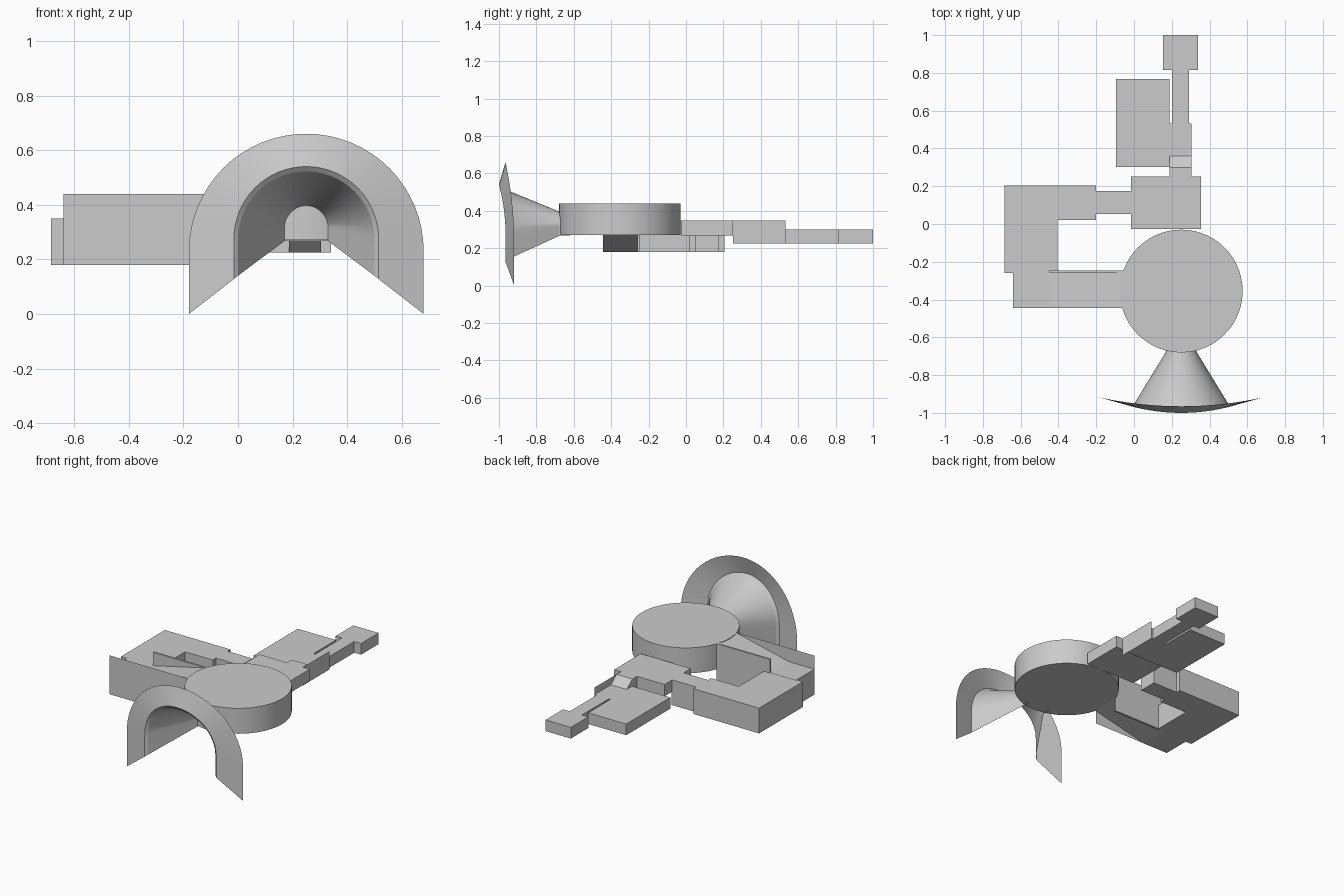
import bpy
import bmesh
import math

if "Cube" in bpy.data.objects:
    bpy.data.objects.remove(bpy.data.objects["Cube"])


def finish(name, bm, smooth=False):
    bmesh.ops.remove_doubles(bm, verts=bm.verts, dist=1e-5)
    bmesh.ops.recalc_face_normals(bm, faces=bm.faces)
    mesh = bpy.data.meshes.new(name)
    bm.to_mesh(mesh)
    bm.free()
    obj = bpy.data.objects.new(name, mesh)
    bpy.context.collection.objects.link(obj)
    if smooth:
        bpy.ops.object.select_all(action='DESELECT')
        obj.select_set(True)
        bpy.context.view_layer.objects.active = obj
        bpy.ops.object.shade_smooth_by_angle(angle=math.radians(30))
    return obj


def prism(name, profile, axis, lo, hi):
    """Extrude a 2D profile along x, y or z from lo to hi."""
    place = {'x': lambda u, v, w: (w, u, v),
             'y': lambda u, v, w: (u, w, v),
             'z': lambda u, v, w: (u, v, w)}[axis]
    bm = bmesh.new()
    a = [bm.verts.new(place(u, v, lo)) for u, v in profile]
    b = [bm.verts.new(place(u, v, hi)) for u, v in profile]
    bm.faces.new(a)
    bm.faces.new(b)
    for i in range(len(a)):
        j = (i + 1) % len(a)
        bm.faces.new((a[i], a[j], b[j], b[i]))
    return finish(name, bm)


def box(name, x0, x1, y0, y1, z0, z1):
    return prism(name, [(x0, y0), (x1, y0), (x1, y1), (x0, y1)], 'z', z0, z1)


def sheet(name, points):
    bm = bmesh.new()
    bm.faces.new([bm.verts.new(p) for p in points])
    return finish(name, bm)


CX, CY = 0.25, -0.355

# Round main hall
bm = bmesh.new()
bmesh.ops.create_cone(bm, cap_ends=True, segments=72, radius1=0.325,
                      radius2=0.325, depth=0.17)
bmesh.ops.translate(bm, verts=bm.verts, vec=(CX, CY, 0.355))
finish("round_hall", bm, True)


# Arched horn entrance, lofted as an open shell through arch sections
def arch(radius, centre_z, foot_z, y, bow, steps=32):
    pts = [(radius, foot_z)]
    for i in range(steps + 1):
        t = math.pi * i / steps
        pts.append((radius * math.cos(t), centre_z + radius * math.sin(t)))
    pts.append((-radius, foot_z))
    return [(CX + x, y + bow * x * x, z) for x, z in pts]


def loft(name, sections):
    bm = bmesh.new()
    rows = [[bm.verts.new(p) for p in s] for s in sections]
    for r, s in zip(rows, rows[1:]):
        for i in range(len(r) - 1):
            bm.faces.new((r[i], r[i + 1], s[i + 1], s[i]))
    return finish(name, bm, True)


throat = arch(0.08, 0.315, 0.267, -0.675, 0)
mouth = arch(0.25, 0.272, 0.140, -0.985, 0.5)
lip = arch(0.265, 0.275, 0.128, -1.0, 0.5)
rim = arch(0.43, 0.23, 0.0, -0.965, 0.25)
loft("horn_funnel", [arch(0.08, 0.315, 0.267, -0.62, 0), throat, mouth])
loft("horn_lip", [mouth, lip])
loft("horn_flange", [lip, rim])

# Sloping side passage from the hall to the west wing, with its flat walls
prism("west_ramp", [(-0.64, 0.35), (-0.45, 0.35), (-0.055, 0.44),
                    (-0.055, 0.27), (-0.45, 0.18), (-0.64, 0.18)],
      'y', -0.444, -0.25)
sheet("ramp_front_wall", [(-0.64, -0.445, 0.18), (-0.062, -0.445, 0.18),
                          (-0.062, -0.445, 0.44), (-0.64, -0.445, 0.44)])
box("ramp_back_wall", -0.45, -0.056, -0.258, -0.245, 0.18, 0.44)

# L-shaped west wing and its neck to the central room
prism("west_wing", [(-0.685, -0.26), (-0.405, -0.26), (-0.405, 0.02),
                    (-0.2, 0.02), (-0.2, 0.205), (-0.685, 0.205)],
      'z', 0.18, 0.349)
box("west_neck", -0.2, -0.015, 0.052, 0.175, 0.18, 0.349)

# Central room behind the hall
box("central_room", -0.017, 0.355, -0.027, 0.252, 0.268, 0.347)

# Stepped corridor to the back, with its flat outer wall
prism("back_ramp", [(0.252, 0.347), (0.30, 0.347), (0.36, 0.30),
                    (0.532, 0.30), (0.532, 0.225), (0.30, 0.225),
                    (0.252, 0.268)], 'x', 0.187, 0.304)
sheet("back_ramp_wall", [(0.305, 0.252, 0.225), (0.305, 0.532, 0.225),
                         (0.305, 0.532, 0.347), (0.305, 0.252, 0.347)])
box("back_corridor", 0.20, 0.29, 0.532, 0.815, 0.225, 0.30)

# Back rooms
box("back_side_room", -0.095, 0.187, 0.302, 0.768, 0.225, 0.30)
box("back_end_room", 0.153, 0.34, 0.815, 1.0, 0.225, 0.30)
